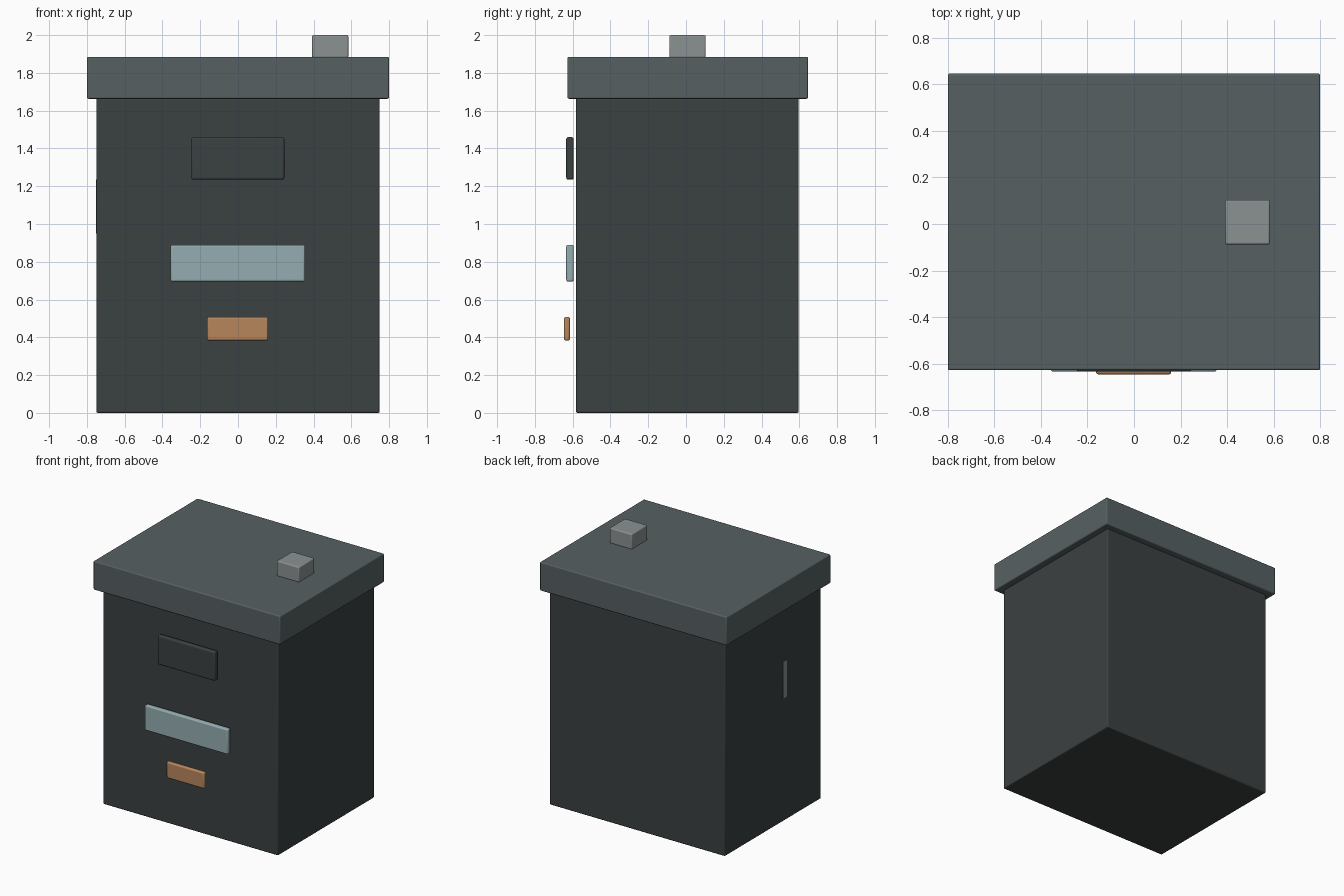
import bpy, math

if "Cube" in bpy.data.objects:
    bpy.data.objects.remove(bpy.data.objects["Cube"])


def material(name, rgb):
    m = bpy.data.materials.new(name)
    m.diffuse_color = (*rgb, 1)
    m.use_nodes = True
    m.node_tree.nodes["Principled BSDF"].inputs["Base Color"].default_value = m.diffuse_color
    return m


charcoal = material("charcoal", (0.044, 0.052, 0.052))
slate = material("slate grey", (0.094, 0.118, 0.122))
steel = material("light steel", (0.26, 0.285, 0.285))
aqua = material("pale aqua", (0.30, 0.42, 0.44))
copper = material("copper orange", (0.48, 0.24, 0.107))


def box(name, x, y, z, mat, bevel):
    """Softly bevelled box given by its min/max on each axis."""
    spans = (x, y, z)
    bpy.ops.mesh.primitive_cube_add(size=1, location=[(a + b) / 2 for a, b in spans])
    ob = bpy.context.object
    ob.name = name
    ob.scale = [b - a for a, b in spans]
    bpy.ops.object.transform_apply(location=False, rotation=False, scale=True)
    ob.data.materials.append(mat)
    bev = ob.modifiers.new("soft edges", 'BEVEL')
    bev.width = bevel
    bev.segments = 3
    bpy.ops.object.shade_smooth_by_angle(angle=math.radians(35))
    return ob


# Cabinet body and overhanging lid
box("cabinet_body", (-0.75, 0.75), (-0.582, 0.596), (0, 1.665), charcoal, 0.008)
box("lid", (-0.80, 0.80), (-0.628, 0.646), (1.663, 1.885), slate, 0.008)

# Small block on the lid
box("lid_block", (0.392, 0.584), (-0.088, 0.104), (1.88, 2.0), steel, 0.008)

# Front plates, standing slightly clear of the body
box("upper_plate", (-0.247, 0.245), (-0.634, -0.595), (1.235, 1.46), charcoal, 0.01)
box("middle_plate", (-0.357, 0.355), (-0.634, -0.595), (0.695, 0.89), aqua, 0.01)
box("lower_plate", (-0.163, 0.16), (-0.646, -0.614), (0.383, 0.508), copper, 0.01)

# Narrow strip set almost flush into the left side
box("side_strip", (-0.753, -0.744), (-0.16, -0.115), (0.95, 1.235), steel, 0.001)
